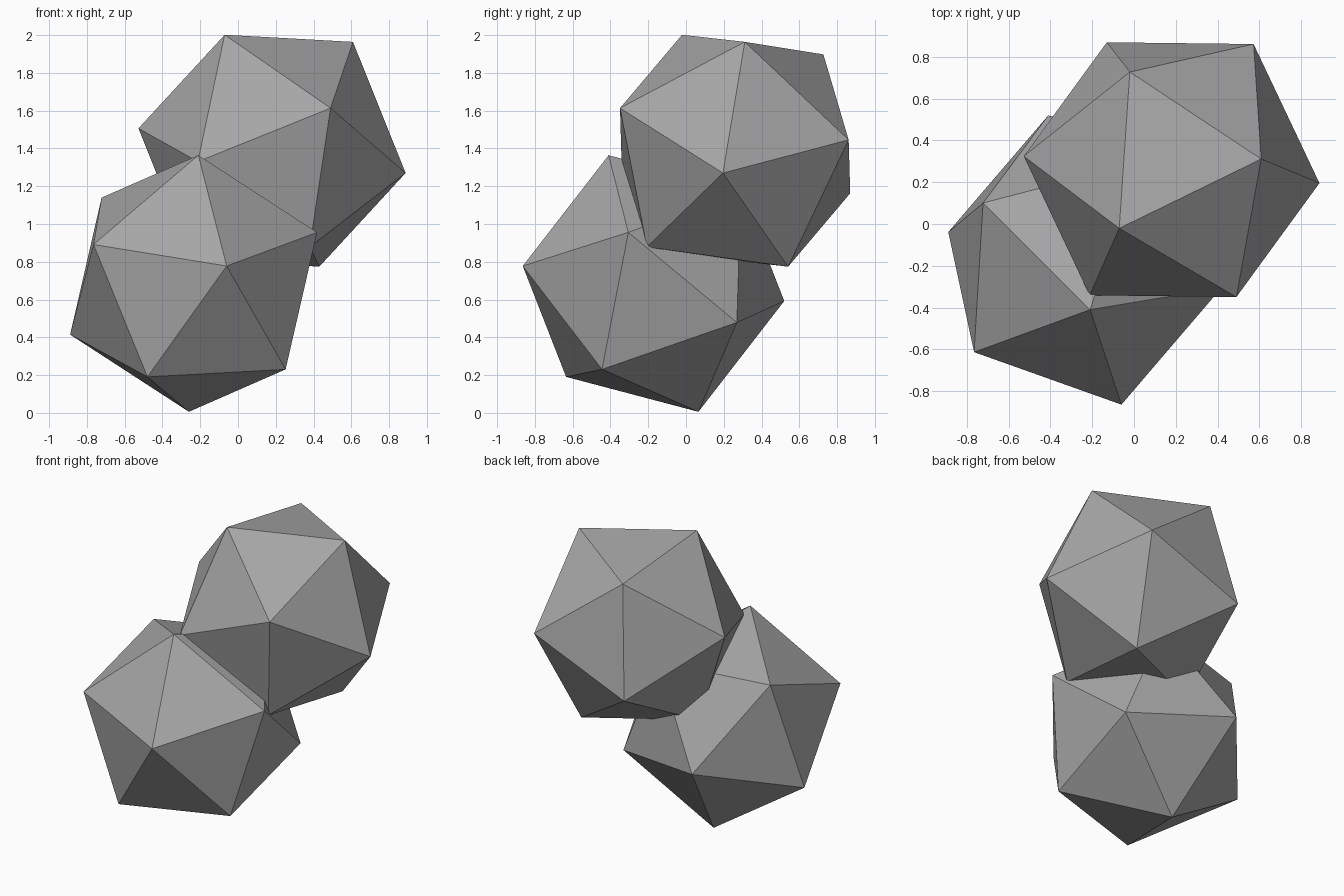
import bpy
from mathutils import Matrix, Vector

# Remove the default cube
cube = bpy.data.objects.get("Cube")
if cube:
    bpy.data.objects.remove(cube, do_unlink=True)

# Stone colour
stone = bpy.data.materials.new("stone_grey")
stone.use_nodes = True
grey = (0.38, 0.38, 0.38, 1.0)
stone.diffuse_color = grey
shader = next(n for n in stone.node_tree.nodes if n.type == 'BSDF_PRINCIPLED')
shader.inputs["Base Color"].default_value = grey


def add_rock(name, centre, pole, neighbour, radius=0.72):
    """Twenty-sided rock, turned so two adjoining corners point along pole and neighbour."""
    bpy.ops.mesh.primitive_ico_sphere_add(subdivisions=1, radius=radius)
    rock = bpy.context.object
    rock.name = name
    z = Vector(pole).normalized()
    side = Vector(neighbour)
    x = (side - z * side.dot(z)).normalized()
    y = z.cross(x)
    turn = Matrix((x, y, z)).transposed().to_4x4()
    rock.matrix_world = Matrix.Translation(centre) @ turn
    rock.data.materials.append(stone)
    rock.data.shade_flat()
    return rock


# Two overlapping rocks, one resting on the other
add_rock("lower_rock", (-0.235, -0.172, 0.685), (0.025, -0.238, 0.68), (0.175, -0.692, 0.09))
add_rock("upper_rock", (0.18, 0.26, 1.388), (-0.25, -0.28, 0.612), (0.43, 0.05, 0.582))
